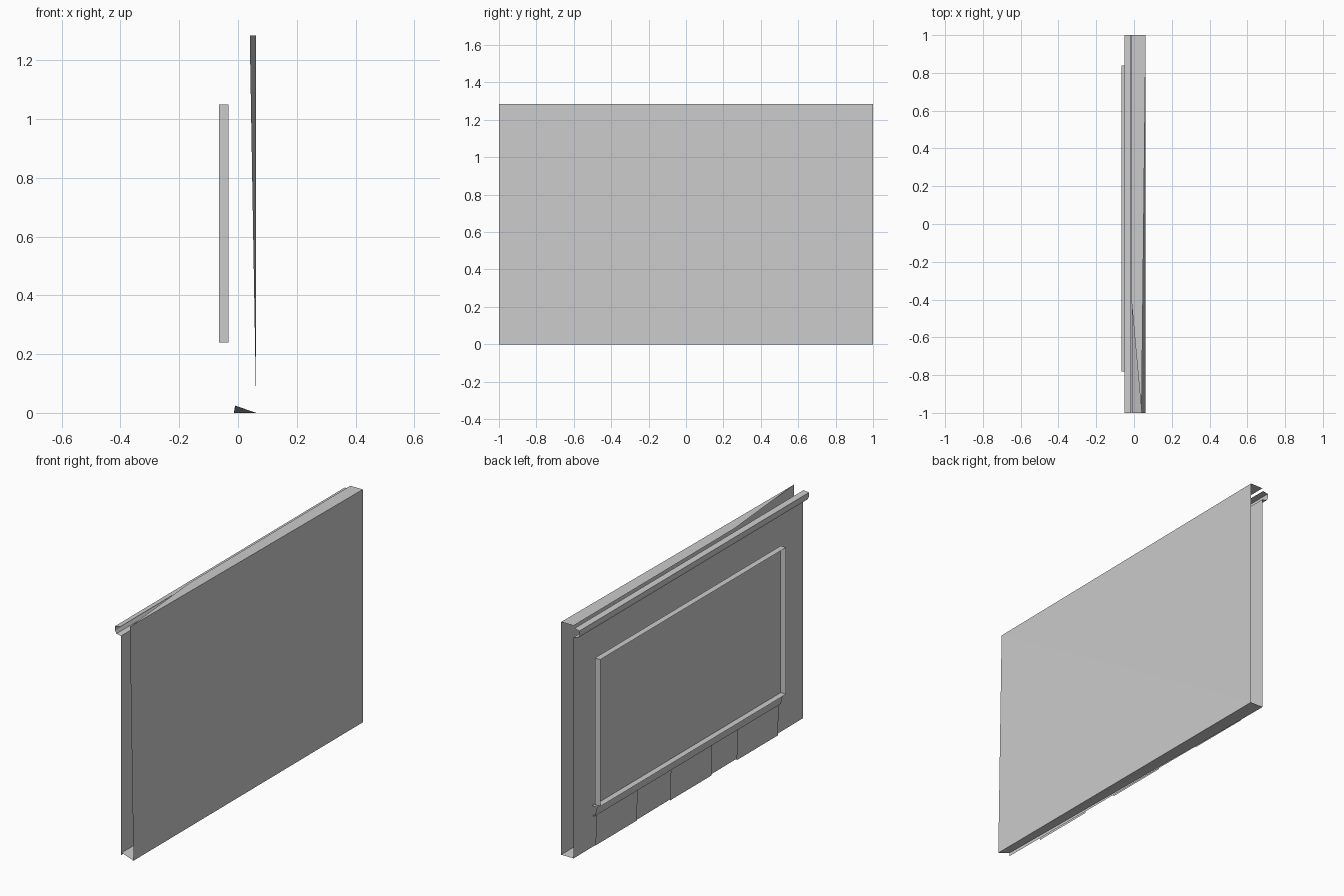
import bpy

if "Cube" in bpy.data.objects:
    bpy.data.objects.remove(bpy.data.objects["Cube"])


def mesh(name, verts, faces):
    me = bpy.data.meshes.new(name)
    me.from_pydata(verts, [], faces)
    me.update()
    ob = bpy.data.objects.new(name, me)
    bpy.context.collection.objects.link(ob)
    return ob


def strip(name, profile, y0, y1):
    """Open (x, z) profile swept along y."""
    n = len(profile)
    verts = [(x, y, z) for y in (y0, y1) for x, z in profile]
    faces = [(i, i + 1, n + i + 1, n + i) for i in range(n - 1)]
    return mesh(name, verts, faces)


F, B, H = 0.062, -0.014, 1.285

# Outer wall sheet, one corner leaning inward
mesh("outer_wall", [(F, -1, 0), (F, 1, 0), (F, 1, H), (0.04, -1, H)],
     [(0, 1, 3), (1, 2, 3)])

# Top cap, cut away toward one end
mesh("top_cap", [(F, 1, H), (B, 1, H), (B, -0.4, H), (0.04, -1, H)],
     [(0, 1, 2, 3)])

# Underside, one corner slightly raised
mesh("underside", [(F, -1, 0), (F, 1, 0), (B, 1, 0), (B + 0.004, -1, 0.025)],
     [(0, 2, 1), (0, 3, 2)])

# Inner wall sheet, stopping below the moulding
mesh("inner_wall", [(B, -1, 0.01), (B, 1, 0), (B, 1, 1.22), (B, -1, 1.22)],
     [(0, 3, 2, 1)])

# Top moulding
strip("top_moulding", [(-0.018, 1.27), (-0.05, 1.265), (-0.05, 1.24),
                       (-0.042, 1.225), (B, 1.22)], -1, 1)

# Shallow open tray forming the framed panel
rim = [(-0.78, 0.24), (0.84, 0.24), (0.84, 1.05), (-0.78, 1.05)]
verts = [(x, y, z) for x in (-0.032, -0.065) for y, z in rim]
sides = [(i, (i + 1) % 4, (i + 1) % 4 + 4, i + 4) for i in range(4)]
mesh("framed_panel", verts, sides + [(0, 3, 2, 1)])

# Ledge under the panel
strip("ledge", [(B, 0.23), (-0.045, 0.23), (-0.033, 0.178), (B, 0.172)],
      -0.78, 0.84)

# Three lower plates, leaning slightly
for i, y in enumerate((0.64, -0.01, -0.59)):
    strip(f"lower_plate_{i + 1}", [(-0.022, 0.005), (-0.027, 0.2)],
          y - 0.18, y + 0.18)
